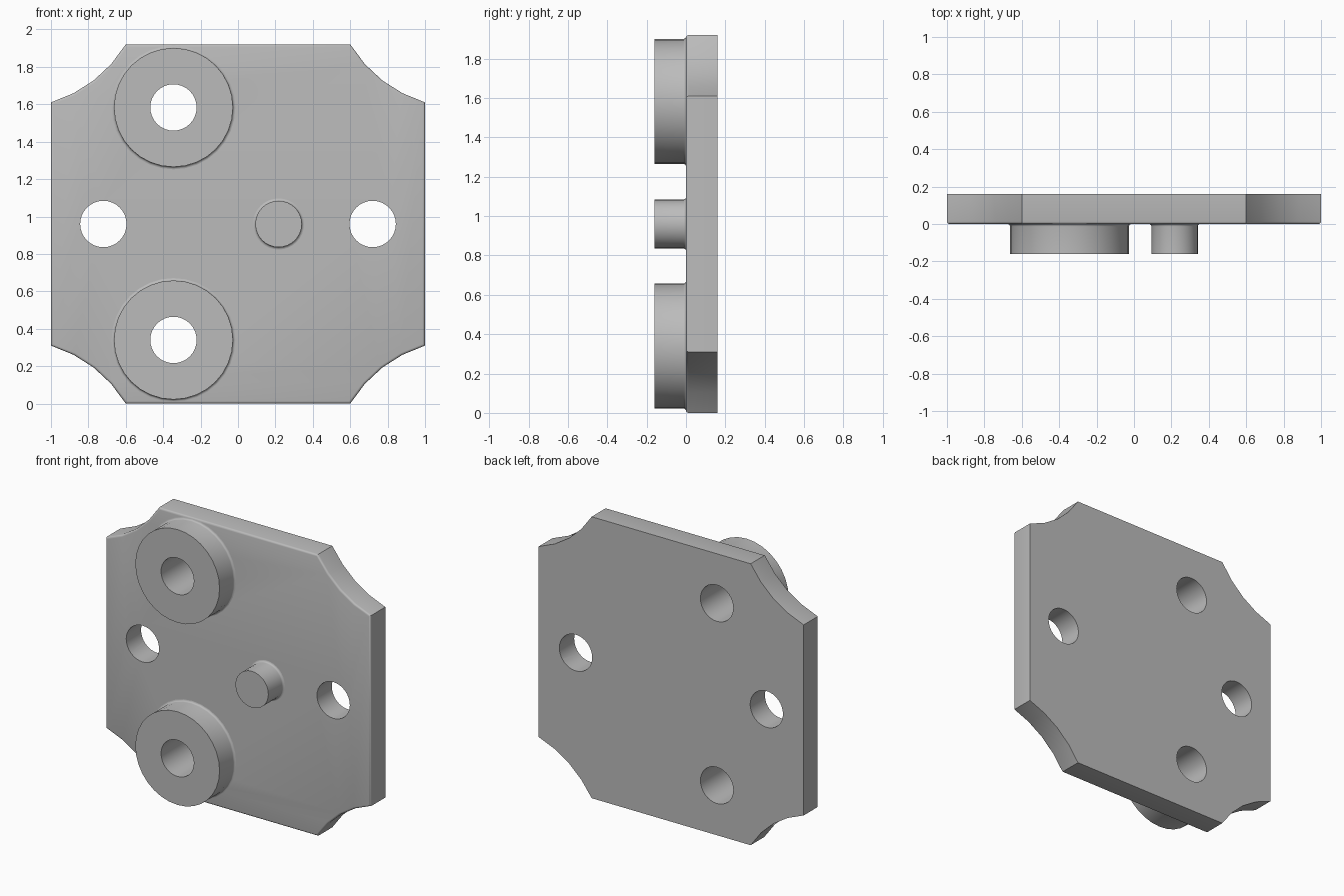
import bpy, bmesh, math
from mathutils import Vector

cube = bpy.data.objects.get("Cube")
if cube:
    bpy.data.objects.remove(cube, do_unlink=True)

grey = bpy.data.materials.new("plain grey")
grey.use_nodes = True
colour = (0.5, 0.5, 0.5, 1)
grey.diffuse_color = colour
grey.node_tree.nodes["Principled BSDF"].inputs["Base Color"].default_value = colour

HALF_W, HEIGHT, THICK = 1.0, 1.92, 0.16
MID = HEIGHT / 2
ROUND = 0.013      # edge rounding and base fillets
HOLE = 0.124


def finish(name, bm):
    bmesh.ops.recalc_face_normals(bm, faces=bm.faces)
    mesh = bpy.data.meshes.new(name)
    bm.to_mesh(mesh)
    bm.free()
    mesh.materials.append(grey)
    obj = bpy.data.objects.new(name, mesh)
    bpy.context.collection.objects.link(obj)
    return obj


def activate(obj):
    bpy.ops.object.select_all(action='DESELECT')
    obj.select_set(True)
    bpy.context.view_layer.objects.active = obj


def smooth(obj):
    activate(obj)
    bpy.ops.object.shade_smooth_by_angle(angle=math.radians(35))


def lathe(name, profile, x, z, steps=32):
    """Spin (radius, y) points around an axis parallel to y."""
    bm = bmesh.new()
    verts = [bm.verts.new((r, y, 0)) for r, y in profile]
    edges = [bm.edges.new(pair) for pair in zip(verts, verts[1:])]
    bmesh.ops.spin(bm, geom=verts + edges, cent=(0, 0, 0), axis=(0, 1, 0),
                   angle=math.tau, steps=steps)
    bmesh.ops.remove_doubles(bm, verts=bm.verts, dist=1e-5)
    bmesh.ops.translate(bm, verts=bm.verts, vec=(x, 0, z))
    return finish(name, bm)


def base_fillet(radius):
    """Concave quarter round from the plate face up to the wall."""
    arc = [i * math.pi / 8 for i in range(5)]
    return [(radius + ROUND * (1 - math.sin(a)), -ROUND * (1 - math.cos(a)))
            for a in arc]


# Plate outline: one scooped corner, mirrored to the other three
start, end = Vector((0.6, MID)), Vector((HALF_W, 0.65))
inward = Vector((start.y - end.y, end.x - start.x)).normalized() * -0.047
corner = [start.lerp(end, t) + inward * 4 * t * (1 - t)
          for t in (0, 0.25, 0.5, 0.75, 1)]
outline = []
for sx, sz, order in ((1, 1, 1), (1, -1, -1), (-1, -1, 1), (-1, 1, -1)):
    outline += [(sx * p.x, sz * p.y + MID) for p in corner[::order]]

# Plate body with a rounded front rim
bm = bmesh.new()
front = bm.faces.new([bm.verts.new((x, 0, z)) for x, z in outline])
result = bmesh.ops.extrude_face_region(bm, geom=[front], use_keep_orig=True)
back = [v for v in result["geom"] if isinstance(v, bmesh.types.BMVert)]
bmesh.ops.translate(bm, verts=back, vec=(0, THICK, 0))
bmesh.ops.recalc_face_normals(bm, faces=bm.faces)
rim = [e for e in bm.edges if all(abs(v.co.y) < 1e-5 for v in e.verts)]
bmesh.ops.bevel(bm, geom=rim, offset=ROUND, segments=3, profile=0.5,
                affect='EDGES')
plate = finish("plate", bm)

# Four through holes
BOSS_X, BOSS_Z = -0.345, (0.34, 1.583)
for x, z in [(-0.72, MID), (0.72, MID)] + [(BOSS_X, z) for z in BOSS_Z]:
    cutter = lathe("hole_cutter", [(0, -0.3), (HOLE, -0.3), (HOLE, 0.3), (0, 0.3)], x, z)
    cutter.hide_render = True
    cut = plate.modifiers.new("hole", 'BOOLEAN')
    cut.operation, cut.solver, cut.object = 'DIFFERENCE', 'EXACT', cutter
    activate(plate)
    bpy.ops.object.modifier_apply(modifier=cut.name)
    bpy.data.objects.remove(cutter, do_unlink=True)
smooth(plate)

# Ring bosses around the two left-hand holes
for name, z in zip(("lower_boss", "upper_boss"), BOSS_Z):
    smooth(lathe(name, base_fillet(0.318)
                 + [(0.318, -THICK), (HOLE, -THICK), (HOLE, 0)], BOSS_X, z))

# Solid locating pin
smooth(lathe("pin", base_fillet(0.124) + [(0.124, -THICK), (0, -THICK)], 0.217, MID))
